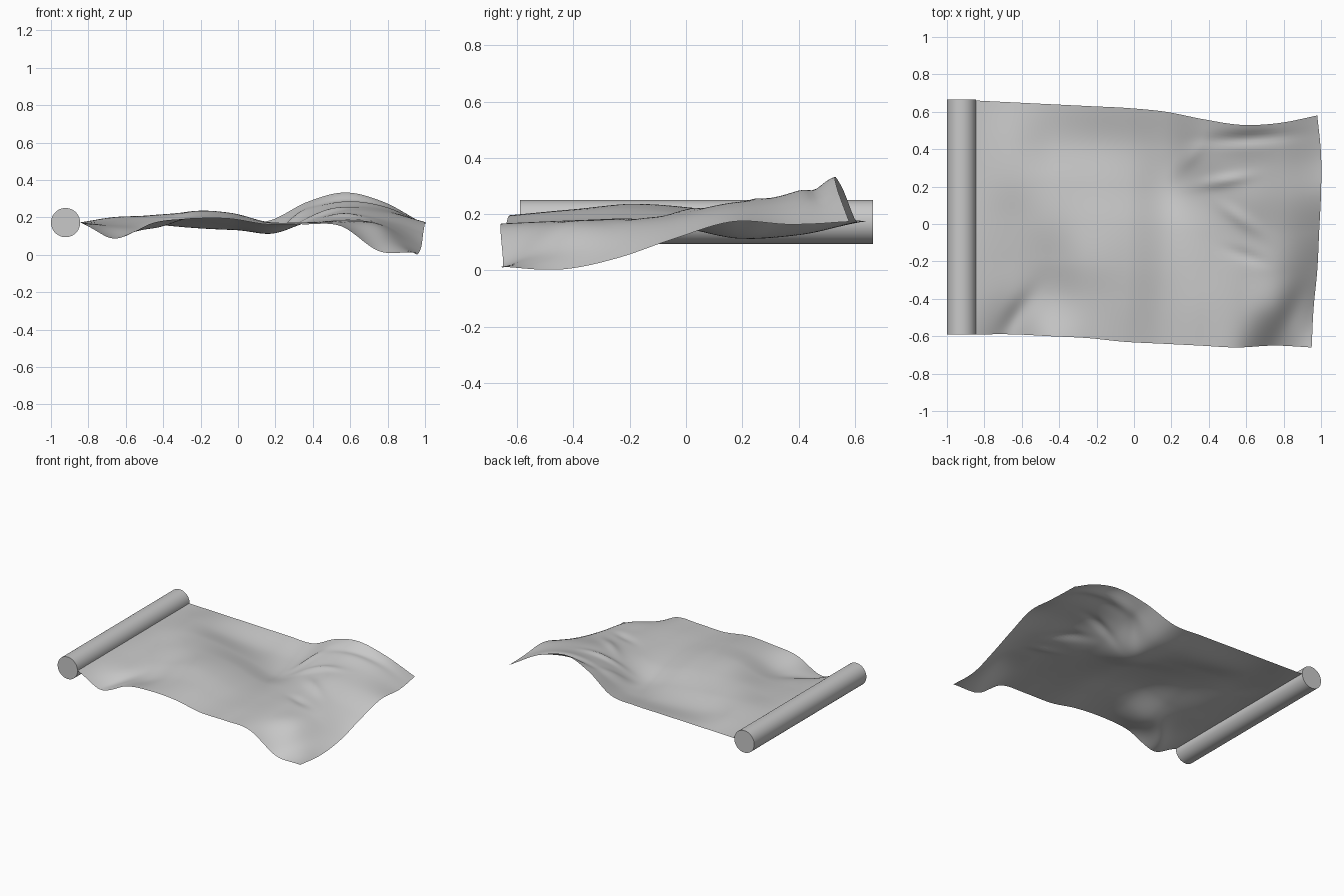
import bpy, bmesh, math
from mathutils import Matrix

cube = bpy.data.objects.get("Cube")
if cube:
    bpy.data.objects.remove(cube)

grey = bpy.data.materials.new("soft_grey")
grey.use_nodes = True
colour = (0.58, 0.58, 0.58, 1)
grey.diffuse_color = colour
grey.node_tree.nodes["Principled BSDF"].inputs["Base Color"].default_value = colour


def finish(bm, name, angle):
    mesh = bpy.data.meshes.new(name)
    bm.to_mesh(mesh)
    bm.free()
    mesh.materials.append(grey)
    obj = bpy.data.objects.new(name, mesh)
    bpy.context.collection.objects.link(obj)
    bpy.ops.object.select_all(action="DESELECT")
    obj.select_set(True)
    bpy.context.view_layer.objects.active = obj
    bpy.ops.object.shade_smooth_by_angle(angle=math.radians(angle))
    return obj


def spline(values, t):
    """Smooth curve through evenly spaced values, t from 0 to 1."""
    last = len(values) - 1
    i = min(int(t * last), last - 1)
    f = t * last - i
    b, c = values[i], values[i + 1]
    a = values[i - 1] if i > 0 else 2 * b - c
    d = values[i + 2] if i + 2 <= last else 2 * c - b
    return b + f / 2 * (c - a + f * (2 * a - 5 * b + 4 * c - d + f * (3 * (b - c) + d - a)))


# Rolled part: a plain cylinder lying along y
bm = bmesh.new()
bmesh.ops.create_cone(bm, cap_ends=True, segments=48, radius1=0.078, radius2=0.078, depth=1.255,
                      matrix=Matrix.Translation((-0.922, 0.037, 0.172)) @ Matrix.Rotation(math.pi / 2, 4, "X"))
finish(bm, "cloth_roll", 40)

# Sheet outline and heights in hundredths: rows run front to back, columns from roll to free end
front_y = [-59, -59, -60, -61, -63, -64, -65, -66, -65, -66]
back_y = [66, 65, 64, 63, 62, 60, 56, 53, 54, 58]
free_x = [95, 96, 98, 99, 100, 100, 98]
heights = [
    [17, 9, 17, 19, 19, 16, 16, 15, 2, 1],
    [17, 14, 14, 20, 21, 17, 17, 17, 14, 0],
    [17, 16, 18, 23, 22, 17, 17, 18, 16, 4],
    [17, 18, 21, 22, 20, 15, 17, 19, 18, 11],
    [17, 20, 20, 18, 15, 11, 18, 23, 22, 17],
    [17, 19, 16, 14, 13, 13, 23, 26, 24, 16],
    [17, 17, 17, 17, 17, 18, 28, 33, 28, 17],
]

# Small folds: centre x, centre y, direction in degrees, length, width, height
folds = [
    (0.62, 0.46, 3, 0.2, 0.035, -0.02),
    (0.3, 0.36, 50, 0.1, 0.04, 0.015),
    (0.48, 0.23, 10, 0.13, 0.03, 0.015),
    (0.58, 0.02, -35, 0.13, 0.035, 0.012),
    (0.6, -0.17, -20, 0.1, 0.03, -0.01),
    (-0.62, -0.48, 55, 0.14, 0.05, -0.02),
    (0.84, -0.47, 65, 0.15, 0.06, -0.015),
]


def fold_height(x, y):
    total = 0
    for cx, cy, turn, length, width, height in folds:
        c, s = math.cos(math.radians(turn)), math.sin(math.radians(turn))
        along = ((x - cx) * c + (y - cy) * s) / length
        across = ((y - cy) * c - (x - cx) * s) / width
        total += height * math.exp(-along ** 2 - across ** 2)
    return total


# Unrolled sheet: a grid draped over the heights
cols, rows = 100, 72
bm = bmesh.new()
grid = []
for j in range(rows + 1):
    v = j / rows
    end = spline(free_x, v) / 100
    line = []
    for i in range(cols + 1):
        u = i / cols
        x = -0.845 + u * (end + 0.845)
        near, far = spline(front_y, u) / 100, spline(back_y, u) / 100
        y = near + v * (far - near)
        z = spline([spline(row, u) for row in heights], v) / 100 + 0.003
        line.append(bm.verts.new((x, y, max(z + fold_height(x, y), 0.002))))
    grid.append(line)
for low, high in zip(grid, grid[1:]):
    for i in range(cols):
        bm.faces.new((low[i], low[i + 1], high[i + 1], high[i]))
finish(bm, "cloth_sheet", 60)
